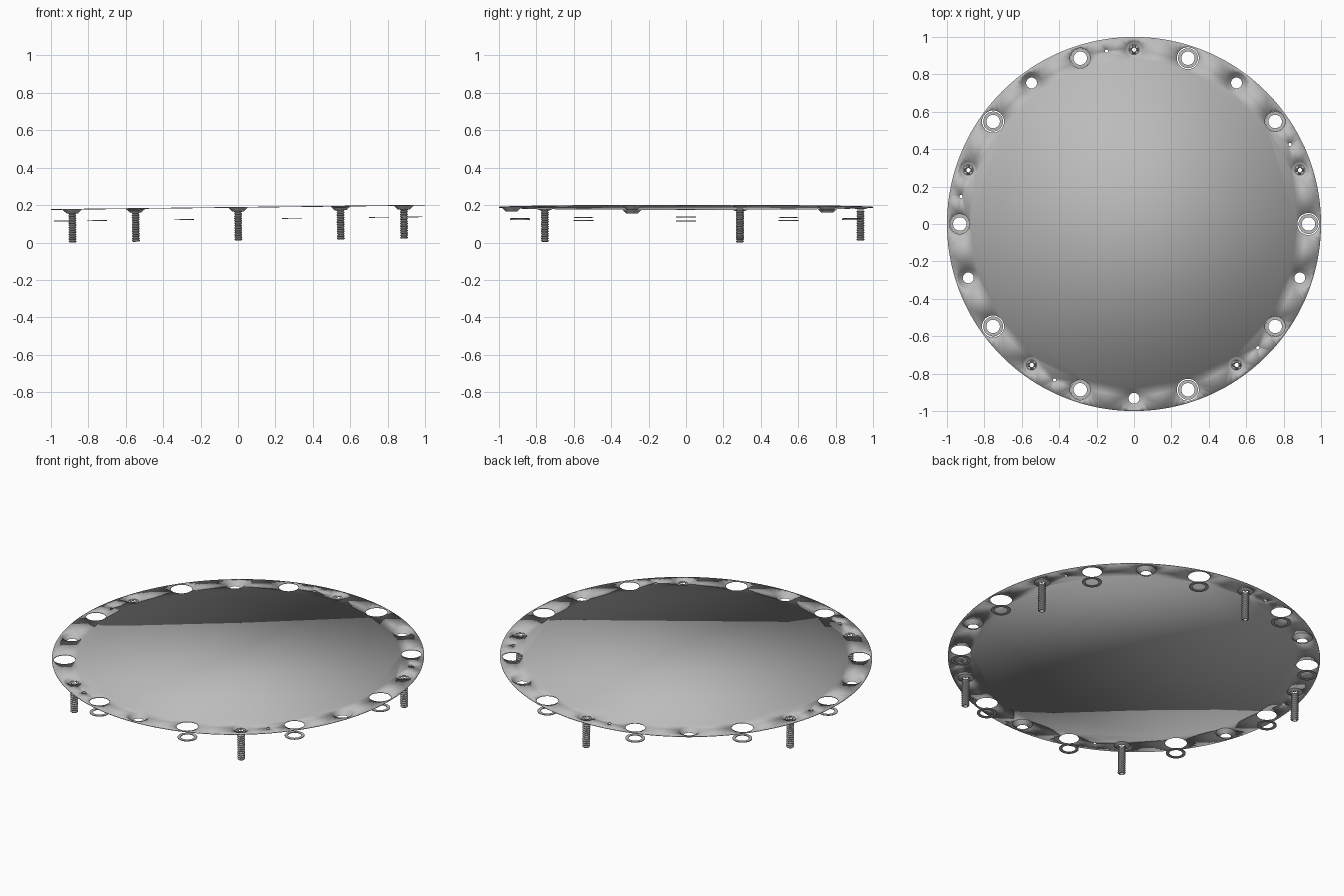
import bpy
import bmesh
from math import sin, cos, pi, radians, atan
from mathutils import Matrix, Vector

cube = bpy.data.objects.get("Cube")
if cube:
    bpy.data.objects.remove(cube, do_unlink=True)

# One plain metal grey
metal = bpy.data.materials.new("brushed_grey")
grey = (0.5, 0.5, 0.5, 1)
metal.diffuse_color = grey
metal.use_nodes = True
metal.node_tree.nodes["Principled BSDF"].inputs["Base Color"].default_value = grey

# The whole assembly leans slightly upward towards +x
TILT = Matrix.Translation((0, 0, 0.19)) @ Matrix.Rotation(-atan(0.0115), 4, 'Y')
RIM = 0.932
THICK = 0.004
parts = []


def polar(deg, r=RIM, z=0):
    a = radians(deg)
    return Vector((r * cos(a), r * sin(a), z))


def circle(r, n=32, centre=Vector()):
    return [centre + polar(360 * i / n, r) for i in range(n)]


def add(name, bm, place=Vector()):
    mesh = bpy.data.meshes.new(name)
    bm.to_mesh(mesh)
    bm.free()
    mesh.materials.append(metal)
    obj = bpy.data.objects.new(name, mesh)
    bpy.context.collection.objects.link(obj)
    obj.matrix_world = TILT @ Matrix.Translation(place)
    parts.append(obj)
    return obj


def sheet(name, loops, place=Vector()):
    """Flat sheet: the first loop is the outline, the others are holes."""
    bm = bmesh.new()
    edges = []
    for loop in loops:
        vs = [bm.verts.new(p) for p in loop]
        edges += [bm.edges.new((vs[i - 1], vs[i])) for i in range(len(vs))]
    bmesh.ops.triangle_fill(bm, use_beauty=True, edges=edges, normal=(0, 0, 1))
    bm.normal_update()
    for f in bm.faces:
        if f.normal.z < 0:
            f.normal_flip()
    obj = add(name, bm, place)
    mod = obj.modifiers.new("thickness", 'SOLIDIFY')
    mod.thickness = THICK
    mod.offset = -1


def lathe(name, profile, place, n=32):
    """Turn a closed (radius, height) profile around the vertical axis."""
    bm = bmesh.new()
    rings = [[bm.verts.new(polar(360 * i / n, r, z)) for i in range(n)]
             for r, z in profile]
    for k in range(len(rings)):
        a, b = rings[k - 1], rings[k]
        for i in range(n):
            bm.faces.new((a[i - 1], a[i], b[i], b[i - 1]))
    bmesh.ops.recalc_face_normals(bm, faces=bm.faces)
    add(name, bm, place)


# Hole positions repeat five times around the rim
screws = [polar(18 + 72 * k) for k in range(5)]
sinks = [polar(54 + 72 * k) for k in range(5)]
wide = [polar(72 * k) for k in range(5)]
narrow = [polar(36 + 72 * k) for k in range(5)]
pins = [polar(27 + 72 * k, 0.936) for k in range(5)]

# Cover plate with all its holes
holes = [circle(1, 160)]
for radius, spots in ((0.043, screws), (0.055, sinks), (0.059, wide),
                      (0.054, narrow), (0.009, pins)):
    holes += [circle(radius, 32 if radius > 0.01 else 12, s) for s in spots]
sheet("cover_plate", holes)

# Countersunk cups
for i, s in enumerate(sinks):
    lathe(f"countersink_{i + 1}",
          [(0.055, 0), (0.031, -0.024), (0.029, -0.024), (0.052, -THICK)], s)

# Loose washers below the open holes
for i, s in enumerate(wide + narrow):
    lathe(f"washer_{i + 1}",
          [(0.053, -0.062), (0.053, -0.066), (0.036, -0.066), (0.036, -0.062)], s)

# Screws: dished head with a cross slot, and a hollow threaded shaft
arm, half = 0.021, 0.007
corner = [Vector((arm, -half, 0)), Vector((arm, half, 0)), Vector((half, half, 0))]
cross = [Matrix.Rotation(q * pi / 2, 3, 'Z') @ p for q in range(4) for p in corner]

top, bottom, turns = -0.018, -0.1796, 13
pitch = (top - bottom) / turns
thread = [(0.012, top)]
for k in range(turns):
    z = top - k * pitch
    thread += [(0.016, z), (0.021, z - 0.4 * pitch), (0.021, z - 0.6 * pitch)]
thread += [(0.016, bottom), (0.012, bottom)]

for i, s in enumerate(screws):
    lathe(f"screw_dish_{i + 1}",
          [(0.043, 0), (0.027, -0.008), (0.027, -0.011), (0.043, -THICK)], s)
    sheet(f"screw_head_{i + 1}", [circle(0.027), cross], s + Vector((0, 0, -0.008)))
    lathe(f"screw_shaft_{i + 1}", thread, s, 20)

# Smooth the round walls, keep the rims crisp
bpy.ops.object.select_all(action='DESELECT')
for obj in parts:
    obj.select_set(True)
bpy.context.view_layer.objects.active = parts[0]
bpy.ops.object.shade_smooth_by_angle(angle=radians(30))
